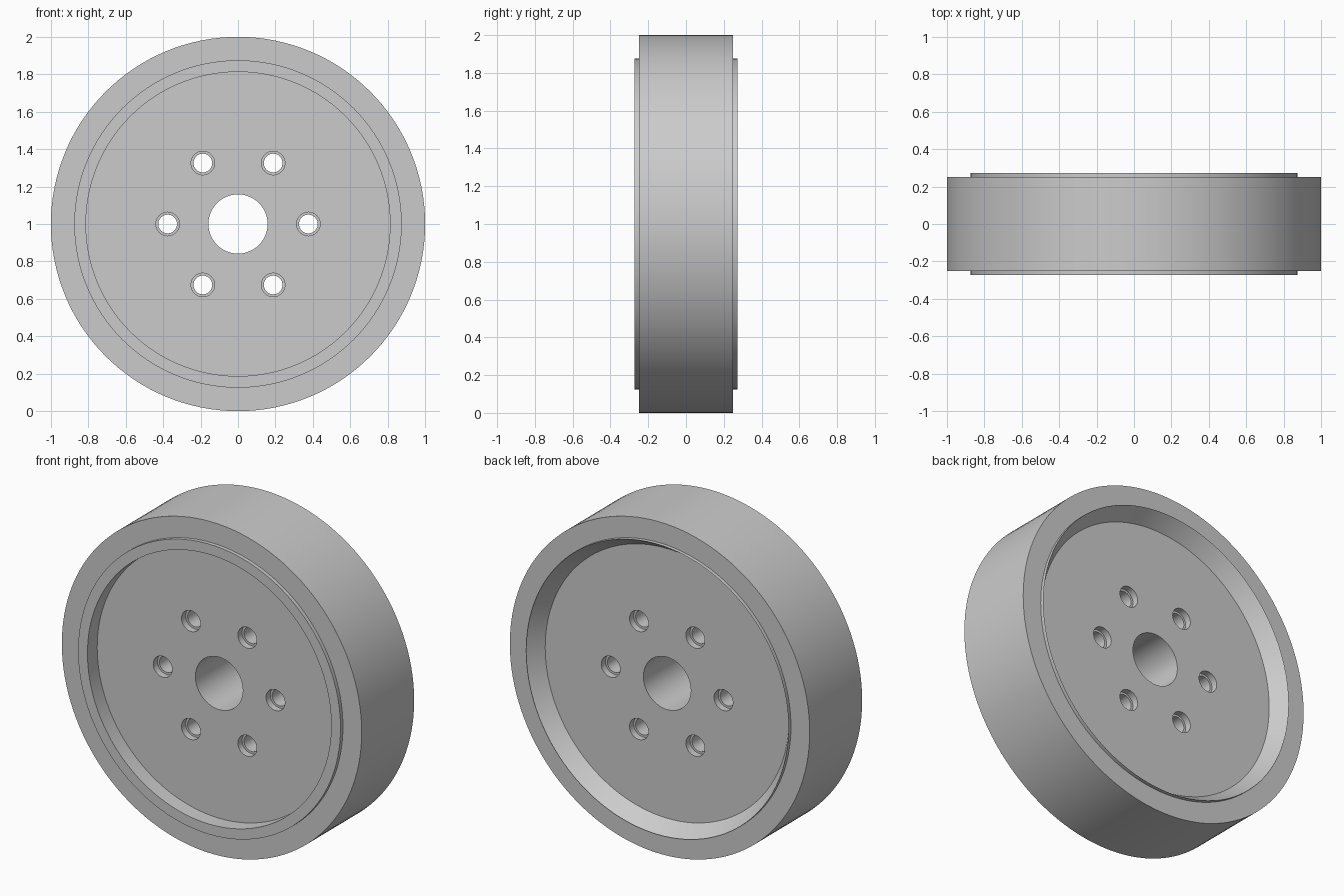
import bpy
import bmesh
from math import cos, sin, pi, radians

cube = bpy.data.objects.get("Cube")
if cube:
    bpy.data.objects.remove(cube, do_unlink=True)

grey = bpy.data.materials.new("plain grey")
grey.use_nodes = True
colour = (0.6, 0.6, 0.6, 1)
grey.diffuse_color = colour
grey.node_tree.nodes["Principled BSDF"].inputs["Base Color"].default_value = colour

AXLE_Z = 1.0


def lathe(bm, profile, segments, closed, cx=0.0, cz=AXLE_Z):
    """Revolve (radius, y) points about an axis parallel to y."""
    rings = []
    for r, y in profile:
        angles = [2 * pi * i / segments for i in range(segments)]
        rings.append([bm.verts.new((cx + r * cos(a), y, cz + r * sin(a))) for a in angles])
    pairs = list(zip(rings, rings[1:]))
    if closed:
        pairs.append((rings[-1], rings[0]))
    else:
        bm.faces.new(rings[0])
        bm.faces.new(rings[-1])
    for a, b in pairs:
        for i in range(segments):
            j = (i + 1) % segments
            bm.faces.new((a[i], a[j], b[j], b[i]))


def finish(bm, name):
    bmesh.ops.recalc_face_normals(bm, faces=bm.faces)
    mesh = bpy.data.meshes.new(name)
    bm.to_mesh(mesh)
    bm.free()
    mesh.materials.append(grey)
    obj = bpy.data.objects.new(name, mesh)
    bpy.context.collection.objects.link(obj)
    return obj


def smooth(obj):
    bpy.ops.object.select_all(action="DESELECT")
    obj.select_set(True)
    bpy.context.view_layer.objects.active = obj
    bpy.ops.object.shade_smooth_by_angle(angle=radians(25))


RIM, LIP, FACE = 0.875, 0.273, 0.18

# Tyre: plain flat-sided band
bm = bmesh.new()
lathe(bm, [(RIM, -0.25), (1, -0.25), (1, 0.25), (RIM, 0.25)], 128, True)
tyre = finish(bm, "tyre")

# Hub: flat lip at the front, flared lip at the back, central bore
bm = bmesh.new()
lathe(bm, [(0.158, -FACE), (0.813, -FACE), (0.813, -LIP), (RIM, -LIP),
           (RIM, LIP), (0.813, FACE), (0.158, FACE)], 128, True)
hub = finish(bm, "hub")

# Six bolt holes, counterbored on both faces
bm = bmesh.new()
for k in range(6):
    a = k * pi / 3
    lathe(bm, [(0.063, -0.3), (0.063, -0.14), (0.05, -0.14),
               (0.05, 0.14), (0.063, 0.14), (0.063, 0.3)], 40, False,
          0.376 * cos(a), AXLE_Z + 0.376 * sin(a))
cutter = finish(bm, "bolt_hole_cutter")
cutter.hide_render = True

cut = hub.modifiers.new("bolt_holes", "BOOLEAN")
cut.operation = "DIFFERENCE"
cut.solver = "EXACT"
cut.object = cutter
bpy.context.view_layer.objects.active = hub
bpy.ops.object.modifier_apply(modifier=cut.name)
bpy.data.objects.remove(cutter, do_unlink=True)

for part in (tyre, hub):
    smooth(part)
